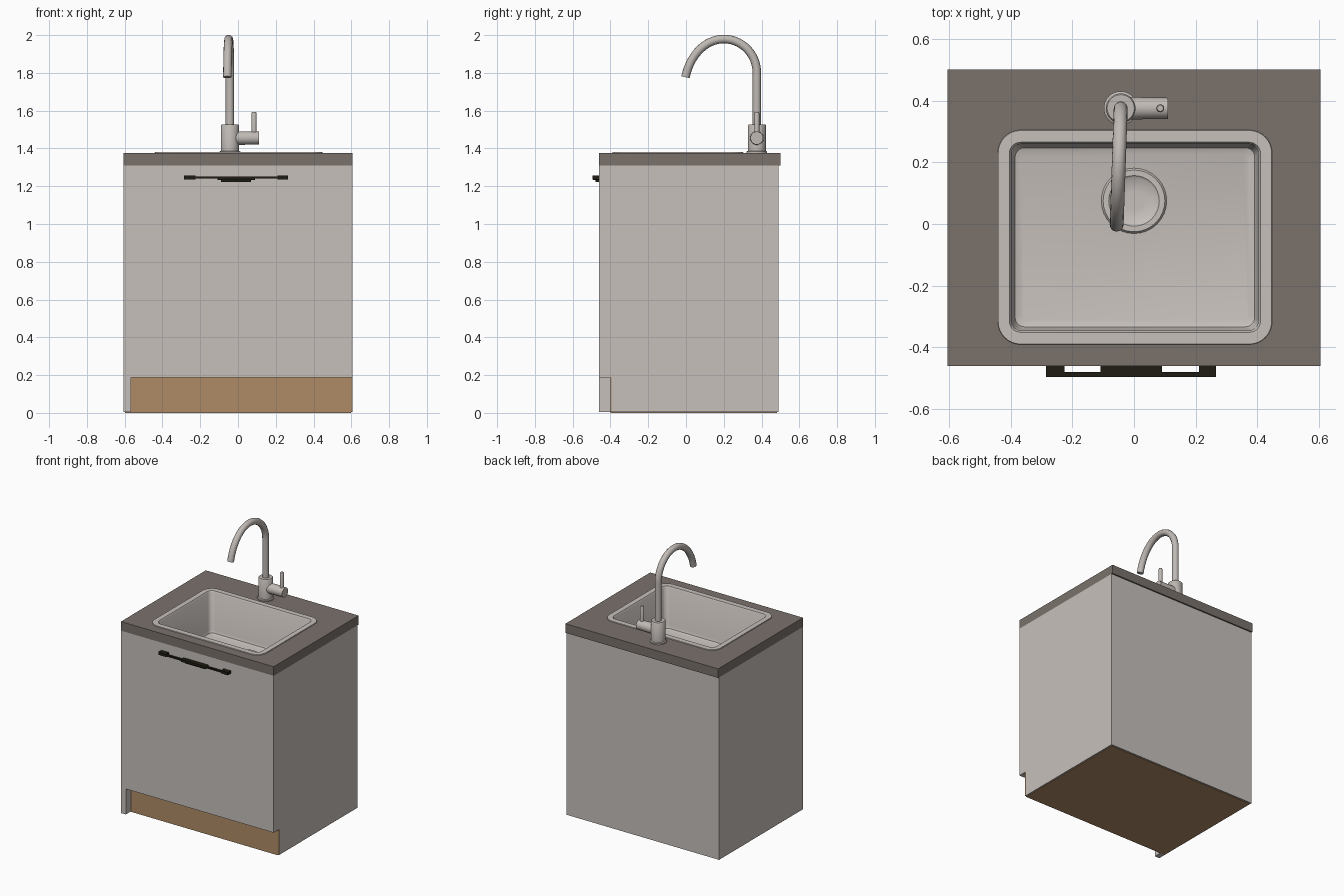
import bpy, bmesh, math
from mathutils import Vector, Matrix

if "Cube" in bpy.data.objects:
    bpy.data.objects.remove(bpy.data.objects["Cube"], do_unlink=True)


def material(name, rgb):
    m = bpy.data.materials.new(name)
    m.use_nodes = True
    m.diffuse_color = (*rgb, 1)
    m.node_tree.nodes["Principled BSDF"].inputs["Base Color"].default_value = (*rgb, 1)
    return m


WHITE = material("warm white", (0.57, 0.53, 0.50))
STONE = material("grey brown stone", (0.195, 0.167, 0.148))
WOOD = material("wood brown", (0.43, 0.26, 0.13))
BLACK = material("olive black", (0.013, 0.012, 0.006))
METAL = material("brushed metal", (0.53, 0.49, 0.46))


def finish(bm, name, mat, smooth=False):
    bmesh.ops.remove_doubles(bm, verts=bm.verts, dist=1e-5)
    bmesh.ops.recalc_face_normals(bm, faces=bm.faces)
    mesh = bpy.data.meshes.new(name)
    bm.to_mesh(mesh)
    bm.free()
    mesh.materials.append(mat)
    ob = bpy.data.objects.new(name, mesh)
    bpy.context.collection.objects.link(ob)
    if smooth:
        smooth_object(ob)
    return ob


def smooth_object(ob):
    bpy.ops.object.select_all(action="DESELECT")
    ob.select_set(True)
    bpy.context.view_layer.objects.active = ob
    bpy.ops.object.shade_smooth_by_angle(angle=math.radians(40))


def box(name, mat, x, y, z):
    bm = bmesh.new()
    size = Matrix.Diagonal((x[1] - x[0], y[1] - y[0], z[1] - z[0], 1))
    mid = Vector((sum(x), sum(y), sum(z))) / 2
    bmesh.ops.create_cube(bm, size=1, matrix=Matrix.Translation(mid) @ size)
    return finish(bm, name, mat)


def side_panel(name, mat, x0, x1, profile):
    """Extrude a (y, z) outline along x."""
    bm = bmesh.new()
    face = bm.faces.new([bm.verts.new((x0, y, z)) for y, z in profile])
    out = bmesh.ops.extrude_face_region(bm, geom=[face])["geom"]
    verts = [v for v in out if isinstance(v, bmesh.types.BMVert)]
    bmesh.ops.translate(bm, verts=verts, vec=(x1 - x0, 0, 0))
    return finish(bm, name, mat)


def ring(centre, hx, hy, r, z, n=8):
    """Rounded rectangle; a circle when r equals both half sizes."""
    pts = []
    for q, (sx, sy) in enumerate([(1, 1), (-1, 1), (-1, -1), (1, -1)]):
        for i in range(n + 1):
            a = (q + i / n) * math.pi / 2
            pts.append((centre[0] + sx * (hx - r) + r * math.cos(a),
                        centre[1] + sy * (hy - r) + r * math.sin(a), z))
    return pts


def loft(name, mat, rings, closed=False, cap_start=False, cap_end=True, smooth=True):
    bm = bmesh.new()
    loops = [[bm.verts.new(p) for p in r] for r in rings]
    pairs = list(zip(loops, loops[1:]))
    if closed:
        pairs.append((loops[-1], loops[0]))
    for a, b in pairs:
        for i in range(len(a)):
            j = (i + 1) % len(a)
            bm.faces.new((a[i], a[j], b[j], b[i]))
    if cap_start:
        bm.faces.new(loops[0])
    if cap_end and not closed:
        bm.faces.new(loops[-1])
    return finish(bm, name, mat, smooth)


def lathe(name, mat, centre, steps, **kw):
    return loft(name, mat, [ring(centre, r, r, r, z) for r, z in steps], **kw)


# Cabinet carcass: open-topped shell, toe recess running out on one side only
W, FRONT, KICK, BACK, TOP = 0.605, -0.46, -0.40, 0.49, 1.31
TOE, DOOR_BACK, BASE = 0.187, -0.44, 0.004
side_panel("left_panel", WHITE, W - 0.035, W,
           [(KICK + 0.006, BASE), (BACK, BASE), (BACK, TOP),
            (DOOR_BACK, TOP), (DOOR_BACK, TOE), (KICK + 0.006, TOE)])
side_panel("right_panel", WHITE, -W, -W + 0.038,
           [(FRONT, BASE), (BACK, BASE), (BACK, TOP),
            (DOOR_BACK, TOP), (DOOR_BACK, TOE), (FRONT, TOE)])
box("back_panel", WHITE, (-W + 0.038, W - 0.035), (BACK - 0.02, BACK), (BASE, TOP))
box("door", WHITE, (-W, W), (FRONT, DOOR_BACK), (TOE, TOP))
box("cabinet_floor", WHITE, (-W + 0.038, W - 0.035), (DOOR_BACK, BACK - 0.02), (TOE, TOE + 0.02))
box("toe_kick", WOOD, (-W + 0.038, W), (KICK, KICK + 0.006), (BASE, TOE))
box("base_plate", WOOD, (-W + 0.008, W - 0.008), (KICK, BACK - 0.008), (0, 0.008))

# Countertop with a rounded opening
C = (0.003, -0.043)
MID = (0, (FRONT + 0.5) / 2)
HY = (0.5 - FRONT) / 2
SLAB = 1.375
loft("countertop", STONE,
     [ring(C, 0.42, 0.325, 0.06, TOP), ring(C, 0.42, 0.325, 0.06, SLAB),
      ring(MID, W, HY, 0, SLAB), ring(MID, W, HY, 0, TOP)], closed=True, smooth=False)

# Sink: raised rim, tapered walls, rounded floor edge
FLOOR = 1.08
loft("sink_basin", WHITE,
     [ring(C, 0.445, 0.348, 0.075, SLAB - 0.002), ring(C, 0.443, 0.346, 0.073, SLAB + 0.005),
      ring(C, 0.407, 0.308, 0.037, SLAB + 0.005), ring(C, 0.400, 0.302, 0.032, SLAB - 0.004),
      ring(C, 0.395, 0.297, 0.032, FLOOR + 0.025), ring(C, 0.388, 0.290, 0.03, FLOOR + 0.007),
      ring(C, 0.370, 0.272, 0.025, FLOOR)])
lathe("drain", WHITE, (0, 0.075),
      [(0.106, FLOOR), (0.10, FLOOR + 0.008), (0.082, FLOOR + 0.008),
       (0.075, FLOOR + 0.002), (0.03, FLOOR + 0.001)])

# Tap body
TAP = (-0.043, 0.375)
lathe("tap_body", METAL, TAP,
      [(0.055, SLAB - 0.002), (0.055, SLAB + 0.008), (0.048, SLAB + 0.012),
       (0.048, 1.522), (0.044, 1.527)], cap_start=True)

# Gooseneck spout: two quarter ellipses, leaning slightly sideways
path = [(TAP[0], TAP[1], 1.50)]
for i in range(37):
    t = math.radians(165 * i / 36)
    ry, rz, zc = (0.175, 0.179, 1.80) if t < math.pi / 2 else (0.21, 0.272, 1.707)
    y = 0.2 + ry * math.cos(t)
    path.append((TAP[0] - 0.035 * (TAP[1] - y), y, zc + rz * math.sin(t)))
curve = bpy.data.curves.new("tap_spout", "CURVE")
curve.dimensions = "3D"
curve.bevel_depth = 0.0225
curve.bevel_resolution = 4
curve.use_fill_caps = True
spline = curve.splines.new("POLY")
spline.points.add(len(path) - 1)
for p, co in zip(spline.points, path):
    p.co = (*co, 1)
curve.materials.append(METAL)
spout = bpy.data.objects.new("tap_spout", curve)
bpy.context.collection.objects.link(spout)
bpy.ops.object.select_all(action="DESELECT")
spout.select_set(True)
bpy.context.view_layer.objects.active = spout
bpy.ops.object.convert(target="MESH")
smooth_object(bpy.context.view_layer.objects.active)

# Side valve and lever pin
bm = bmesh.new()
turn = Matrix.Translation((0.033, TAP[1], 1.455)) @ Matrix.Rotation(math.pi / 2, 4, "Y")
bmesh.ops.create_cone(bm, cap_ends=True, segments=32, radius1=0.037, radius2=0.034,
                      depth=0.154, matrix=turn)
finish(bm, "tap_valve", METAL, True)
lathe("tap_lever", METAL, (0.085, TAP[1]),
      [(0.013, 1.47), (0.013, 1.588), (0.010, 1.594)], cap_start=True)

# Door handle: two end blocks, a bar and a thicker middle grip
for name, x in (("right", (-0.285, -0.225)), ("left", (0.21, 0.265))):
    box(name + "_handle_mount", BLACK, x, (-0.495, FRONT), (1.236, 1.256))
box("handle_bar", BLACK, (-0.26, 0.24), (-0.495, -0.48), (1.241, 1.252))
box("handle_grip", BLACK, (-0.108, 0.09), (-0.493, FRONT), (1.233, 1.25))
box("handle_grip_lip", BLACK, (-0.09, 0.07), (-0.478, FRONT), (1.222, 1.234))
